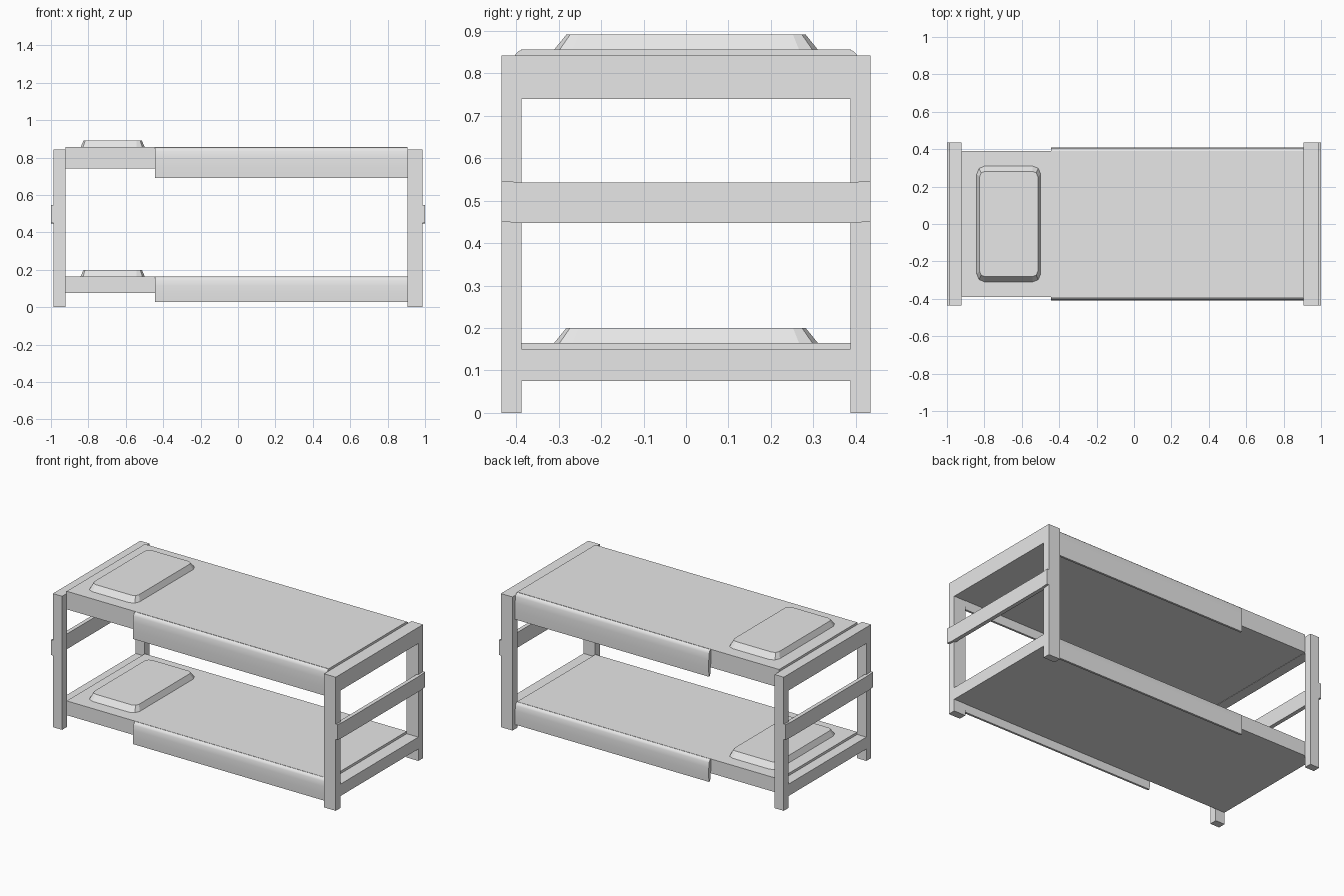
import bpy, bmesh, math

cube = bpy.data.objects.get("Cube")
if cube:
    bpy.data.objects.remove(cube, do_unlink=True)

grey = bpy.data.materials.new("light grey")
grey.use_nodes = True
grey.diffuse_color = (0.8, 0.8, 0.8, 1)
grey.node_tree.nodes["Principled BSDF"].inputs["Base Color"].default_value = (0.8, 0.8, 0.8, 1)


def loft(name, rings, smooth=False):
    """Skin a row of equal closed rings and cap both ends."""
    bm = bmesh.new()
    loops = [[bm.verts.new(p) for p in ring] for ring in rings]
    n = len(loops[0])
    for a, b in zip(loops, loops[1:]):
        for i in range(n):
            j = (i + 1) % n
            bm.faces.new((a[i], a[j], b[j], b[i]))
    bm.faces.new(loops[0])
    bm.faces.new(loops[-1])
    bmesh.ops.recalc_face_normals(bm, faces=bm.faces)
    mesh = bpy.data.meshes.new(name)
    bm.to_mesh(mesh)
    bm.free()
    mesh.materials.append(grey)
    obj = bpy.data.objects.new(name, mesh)
    bpy.context.collection.objects.link(obj)
    if smooth:
        bpy.ops.object.select_all(action='DESELECT')
        obj.select_set(True)
        bpy.context.view_layer.objects.active = obj
        bpy.ops.object.shade_smooth_by_angle(angle=math.radians(40))
    return obj


def box(name, x0, x1, y0, y1, z0, z1):
    return loft(name, [[(x0, y0, z), (x1, y0, z), (x1, y1, z), (x0, y1, z)]
                       for z in (z0, z1)])


def rounded_ring(cx, hx, hy, r, z):
    """Rectangle outline with two-segment rounded corners."""
    ring = []
    for k, (sx, sy) in enumerate(((1, 1), (-1, 1), (-1, -1), (1, -1))):
        for step in range(3):
            a = math.radians(90 * k + 45 * step)
            ring.append((cx + sx * (hx - r) + r * math.cos(a),
                         sy * (hy - r) + r * math.sin(a), z))
    return ring


HEAD, FOOT = -0.922, 0.905       # inner faces of the two end frames
OUT, POST_IN, POST_OUT = 0.986, 0.388, 0.435

# End frames: posts, cross rails and a strap-like middle rail
for end, x0, x1, s in (("head", -OUT, HEAD, -1), ("foot", FOOT, OUT, 1)):
    for side, ys in (("front", -1), ("back", 1)):
        y0, y1 = sorted((ys * POST_IN, ys * POST_OUT))
        box(f"{end}_{side}_post", x0, x1, y0, y1, 0, 0.842)
    box(f"{end}_top_rail", x0, x1, -POST_IN, POST_IN, 0.74, 0.842)
    box(f"{end}_bottom_rail", x0, x1, -POST_IN, POST_IN, 0.075, 0.15)
    sections = []
    for y, lift in ((-POST_OUT, 0.004), (-POST_IN, 0), (POST_IN, 0), (POST_OUT, 0.004)):
        lo, hi = 0.447 + lift, 0.543 + lift
        sections.append([(s * 0.975, y, lo), (s, y, lo), (s, y, hi), (s * 0.975, y, hi)])
    loft(f"{end}_middle_rail", sections)

# Blanket flap outline: distance from the centre line, height below the top
FLAP = [(0.383, 0), (0.393, -0.003), (0.401, -0.010), (0.406, -0.022), (0.409, -0.06),
        (0.410, -0.11), (0.408, -0.166), (0.395, -0.166), (0.383, -0.02)]

# Two bunks: mattress, pillow and blanket flaps
for bunk, bottom, top, drop in (("upper", 0.742, 0.856, 1), ("lower", 0.075, 0.165, 0.83)):
    box(f"{bunk}_mattress", HEAD, FOOT, -0.389, 0.389, bottom, top)
    loft(f"{bunk}_pillow", [rounded_ring(-0.67, 0.172, 0.312, 0.045, top - 0.002),
                            rounded_ring(-0.67, 0.156, 0.282, 0.030, top + 0.035)])
    for side, ys in (("front", -1), ("back", 1)):
        loft(f"{bunk}_{side}_blanket_flap",
             [[(x, ys * y, top + dz * drop) for y, dz in FLAP] for x in (-0.445, FOOT)],
             smooth=True)
